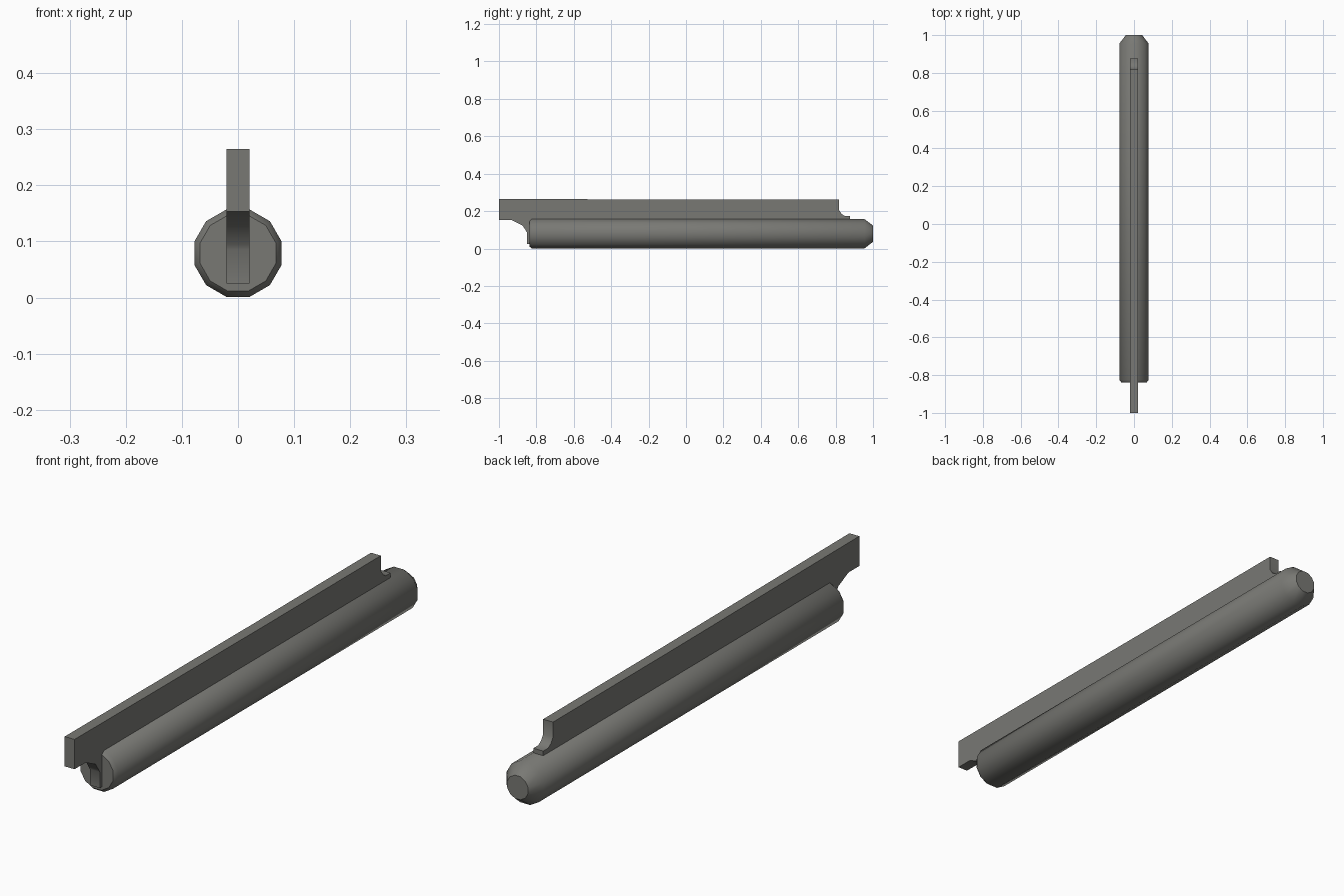
import bpy, bmesh, math

if "Cube" in bpy.data.objects:
    bpy.data.objects.remove(bpy.data.objects["Cube"])

grey = bpy.data.materials.new("dark warm grey")
grey.diffuse_color = (0.19, 0.19, 0.175, 1)
grey.use_nodes = True
grey.node_tree.nodes["Principled BSDF"].inputs["Base Color"].default_value = grey.diffuse_color


def finish(name, bm, angle):
    bmesh.ops.recalc_face_normals(bm, faces=bm.faces)
    me = bpy.data.meshes.new(name)
    bm.to_mesh(me)
    bm.free()
    me.materials.append(grey)
    ob = bpy.data.objects.new(name, me)
    bpy.context.collection.objects.link(ob)
    bpy.ops.object.select_all(action='DESELECT')
    ob.select_set(True)
    bpy.context.view_layer.objects.active = ob
    bpy.ops.object.shade_smooth_by_angle(angle=math.radians(angle))
    return ob


# Twelve-sided barrel: (y, radius) rings with bevelled ends
SIDES, CENTRE = 12, 0.079
rings = [(-0.838, 0.070), (-0.825, 0.0805), (0.955, 0.0805), (1.0, 0.045)]
bm = bmesh.new()
loops = []
for y, r in rings:
    angles = [2 * math.pi * (i + 0.5) / SIDES for i in range(SIDES)]
    loops.append([bm.verts.new((r * math.cos(a), y, CENTRE + r * math.sin(a))) for a in angles])
for a, b in zip(loops, loops[1:]):
    for i in range(SIDES):
        j = (i + 1) % SIDES
        bm.faces.new((a[i], a[j], b[j], b[i]))
bm.faces.new(loops[0])
bm.faces.new(loops[-1])
finish("round_barrel", bm, 40)

# Upright fin: side profile (y, z) extruded across x
profile = [(-1, 0.265), (-1, 0.153), (-0.935, 0.153), (-0.875, 0.124),
           (-0.856, 0.095), (-0.850, 0.085), (-0.850, 0.025), (-0.80, 0.025),
           (-0.80, 0.14), (0.877, 0.14), (0.877, 0.174), (0.848, 0.174),
           (0.832, 0.185), (0.819, 0.205), (0.819, 0.261), (0.13, 0.261)]
bm = bmesh.new()
face = bm.faces.new([bm.verts.new((-0.0205, y, z)) for y, z in profile])
ext = bmesh.ops.extrude_face_region(bm, geom=[face])
bmesh.ops.translate(bm, vec=(0.041, 0, 0),
                    verts=[v for v in ext["geom"] if isinstance(v, bmesh.types.BMVert)])
finish("upright_fin", bm, 40)
